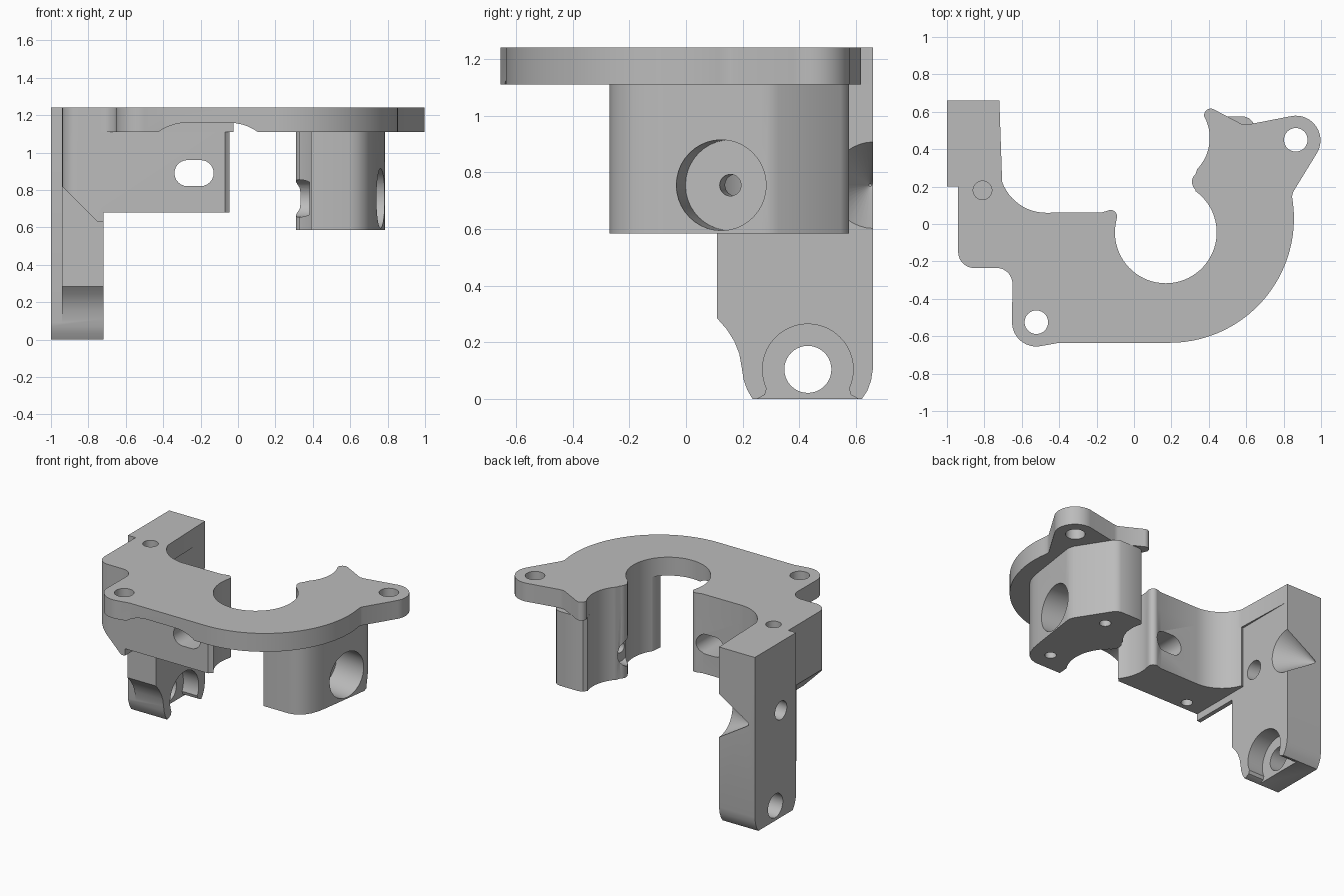
import bpy, bmesh
from math import cos, sin, radians
from mathutils import Vector

if "Cube" in bpy.data.objects:
    bpy.data.objects.remove(bpy.data.objects["Cube"])

grey = bpy.data.materials.new("plain grey")
grey.use_nodes = True
grey.diffuse_color = (0.5, 0.5, 0.5, 1)
grey.node_tree.nodes["Principled BSDF"].inputs["Base Color"].default_value = (0.5, 0.5, 0.5, 1)


def arc(cx, cy, r, start, end, n=12):
    angles = [radians(start + (end - start) * i / n) for i in range(n + 1)]
    return [(cx + r * cos(a), cy + r * sin(a)) for a in angles]


def make_object(name, bm):
    bmesh.ops.recalc_face_normals(bm, faces=bm.faces)
    mesh = bpy.data.meshes.new(name)
    bm.to_mesh(mesh)
    bm.free()
    mesh.materials.append(grey)
    obj = bpy.data.objects.new(name, mesh)
    bpy.context.collection.objects.link(obj)
    return obj


def prism(name, points, axis, low, high):
    """Extrude a flat outline along an axis."""
    place = {"x": lambda u, v, w: (w, u, v),
             "y": lambda u, v, w: (u, w, v),
             "z": lambda u, v, w: (u, v, w)}[axis]
    bm = bmesh.new()
    face = bm.faces.new([bm.verts.new(place(u, v, low)) for u, v in points])
    grown = bmesh.ops.extrude_face_region(bm, geom=[face])["geom"]
    shift = Vector(place(0, 0, high - low))
    bmesh.ops.translate(bm, vec=shift, verts=[g for g in grown if isinstance(g, bmesh.types.BMVert)])
    return make_object(name, bm)


def rod(name, start, end, r1, r2=None):
    """Cylinder or cone between two points."""
    start, end = Vector(start), Vector(end)
    bm = bmesh.new()
    bmesh.ops.create_cone(bm, cap_ends=True, segments=40, radius1=r1,
                          radius2=r1 if r2 is None else r2, depth=(end - start).length)
    turn = (end - start).to_track_quat("Z", "Y").to_matrix()
    bmesh.ops.rotate(bm, verts=bm.verts, cent=(0, 0, 0), matrix=turn)
    bmesh.ops.translate(bm, verts=bm.verts, vec=(start + end) / 2)
    return make_object(name, bm)


def cut(part, cutters):
    """Carve the cutters out of the part, then smooth its round faces."""
    bpy.ops.object.select_all(action="DESELECT")
    bpy.context.view_layer.objects.active = part
    part.select_set(True)
    for cutter in cutters:
        mod = part.modifiers.new("cut", "BOOLEAN")
        mod.operation, mod.solver, mod.object = "DIFFERENCE", "EXACT", cutter
        bpy.ops.object.modifier_apply(modifier=mod.name)
        bpy.data.objects.remove(cutter)
    bpy.ops.object.shade_smooth_by_angle(angle=radians(30))


def box(name, x, y, z):
    return prism(name, [(x[0], y[0]), (x[1], y[0]), (x[1], y[1]), (x[0], y[1])], "z", *z)


# Levels and curves shared by several parts
TOP, UNDER, DRILL = 1.24, 1.11, 0.755
outer_corner = arc(-0.855, -0.15, 0.085, 180, 270)
wall_fillet = arc(-0.47, 0.31, 0.25, 270, 200)
bump = arc(-0.125, 0.04, 0.035, 0, 100, 8) + [(-0.17, 0.062)]
lobe = arc(0.365, 0.225, 0.055, 130, 230, 8)


def bore(start, end):
    return arc(0.17, -0.045, 0.272, start, end, 48)


def scallop(start):
    return arc(0.165, 0.46, 0.24, start, -44, 16)


# Top plate with two mounting lugs and an open round bore
outline = [(-1, 0.66), (-1, 0.2), (-0.94, 0.2)] + outer_corner
outline += arc(-0.735, -0.32, 0.085, 90, 0)
outline += arc(-0.522, -0.525, 0.13, 180, 280, 16) + [(-0.4, -0.635)]
outline += arc(0.19, 0.03, 0.665, -90, 10, 40) + [(0.85, 0.17)]
outline += arc(0.865, 0.447, 0.132, -30, 98, 20) + [(0.61, 0.532), (0.58, 0.532)]
outline += arc(0.41, 0.582, 0.035, 60, 190, 8) + scallop(25) + lobe
outline += bore(54, -193) + bump + wall_fillet + [(-0.72, 0.66)]
plate = prism("top_plate", outline, "z", UNDER, TOP)
relief = arc(-0.05, 0.89, 0.27, 90, -90, 24) + arc(-0.27, 0.89, 0.27, 270, 90, 24)
cut(plate, [
    rod("right_lug_hole", (0.865, 0.45, 1), (0.865, 0.45, 1.4), 0.063),
    rod("left_lug_hole", (-0.522, -0.525, 1), (-0.522, -0.525, 1.4), 0.063),
    rod("top_blind_hole", (-0.81, 0.18, 0.95), (-0.81, 0.18, 1.4), 0.05),
    prism("slot_relief", relief, "y", -0.8, -0.235),
])

# Slotted wall under the left half of the plate
wall = [(-0.94, 0.2)] + outer_corner + [(-0.07, -0.235), (-0.05, -0.215)]
wall += bore(-142, -193) + bump + wall_fillet + [(-0.72, 0.22), (-0.72, 0.25), (-0.94, 0.25)]
wall = prism("slotted_wall", wall, "z", 0.63, UNDER)
slot = arc(-0.2, 0.89, 0.07, 90, -90) + arc(-0.27, 0.89, 0.07, 270, 90)
cut(wall, [
    box("wall_step", (-0.72, 0.2), (-0.5, 0.5), (0.5, 0.68)),
    prism("wall_chamfer", [(-1.0, 0.88), (-1.0, 0.5), (-0.62, 0.5)], "y", -0.5, 0.5),
    prism("slot", slot, "y", -0.5, 0.5),
    rod("wall_screw_hole", (-0.577, -0.165, 0.5), (-0.577, -0.165, 0.88), 0.037),
    rod("top_blind_hole", (-0.81, 0.18, 0.95), (-0.81, 0.18, 1.4), 0.05),
])

# Tall leg with a scooped foot
foot = [(0.11, UNDER), (0.11, 0.285), (0.145, 0.245), (0.17, 0.205), (0.188, 0.16),
        (0.197, 0.11), (0.203, 0.07), (0.215, 0.035), (0.235, 0), (0.62, 0),
        (0.64, 0.03), (0.653, 0.065), (0.66, 0.11), (0.66, UNDER)]
leg = prism("leg", foot, "x", -1, -0.72)
pocket = arc(0.43, 0.105, 0.16, -25, 205, 36)
pocket += [(0.278, 0.015), (0.25, 0), (0.25, -0.05), (0.61, -0.05), (0.61, 0), (0.582, 0.015)]
axis_start = Vector((0.757, 0.125, DRILL))
axis = Vector((-0.99, 0.137, 0)).normalized()
cut(leg, [
    box("leg_step", (-1.2, -0.94), (-0.1, 0.2), (-0.1, 1.3)),
    rod("pivot_hole", (-1.2, 0.43, 0.105), (-0.5, 0.43, 0.105), 0.083),
    prism("pivot_pocket", pocket, "x", -0.84, -0.6),
    rod("leg_drill", axis_start + axis * 1.4, axis_start + axis * 2, 0.065),
    rod("edge_notch", (-0.7, 0.66, DRILL), (-0.96, 0.65, DRILL), 0.165, 0.005),
    rod("top_blind_hole", (-0.81, 0.18, 0.95), (-0.81, 0.18, 1.4), 0.05),
])

# Drilled block under the right half of the plate
block = [(0.39, -0.27), (0.59, -0.27), (0.635, -0.258), (0.675, -0.23), (0.705, -0.185),
         (0.724, -0.13), (0.735, -0.07), (0.782, 0.26), (0.785, 0.29), (0.775, 0.325),
         (0.635, 0.545), (0.615, 0.565), (0.59, 0.575), (0.44, 0.575), (0.41, 0.565)]
block += scallop(19) + lobe + bore(54, -34)
block = prism("drilled_block", block, "z", 0.585, UNDER)
cut(block, [
    rod("side_bore", axis_start - axis * 0.2, axis_start + axis * 0.23, 0.16),
    rod("small_drill", axis_start, axis_start + axis * 0.6, 0.038),
    rod("inner_bore", axis_start + axis * 0.37, axis_start + axis * 0.6, 0.1),
    rod("front_screw_hole", (0.58, -0.135, 0.4), (0.58, -0.135, 0.72), 0.037),
    rod("back_screw_hole", (0.575, 0.4, 0.4), (0.575, 0.4, 0.72), 0.037),
])

# Leg top, level with the plate
